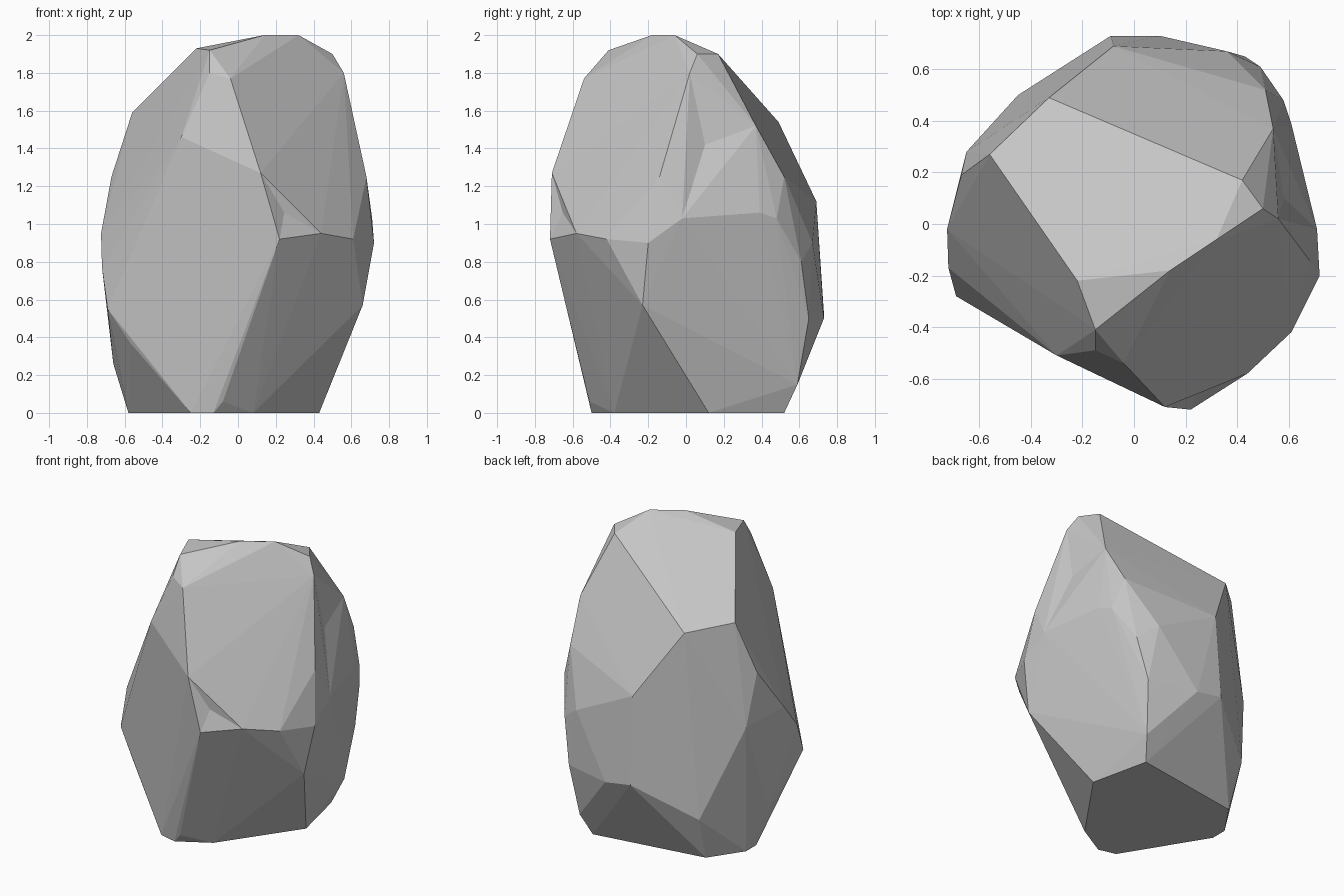
import bpy
import bmesh
from mathutils import Vector

# Remove the default cube only
default_cube = bpy.data.objects.get("Cube")
if default_cube:
    bpy.data.objects.remove(default_cube, do_unlink=True)

# Flat foot the boulder stands on (x, y outline at ground level)
foot = [(.43, .12), (.34, .52), (-.43, .4), (-.58, .18),
        (-.58, .07), (-.25, -.47), (-.13, -.5), (.08, -.38)]

# Corners where the lower, overhanging facets meet
lower_corners = [
    (-.08, -.51, .06), (-.57, -.32, .37), (-.66, .05, .26),
    (-.69, -.28, .55), (.66, -.23, .57), (.43, .65, .5),
    (.39, .59, .15), (-.45, .5, .3), (-.09, .73, .53), (.1, .73, .5),
]

# Corners around the widest belt
belt_corners = [
    (-.72, -.17, .77), (-.725, -.02, .95), (-.65, .28, .9),
    (.22, -.72, .92), (.44, -.58, .95), (.61, -.42, .92),
    (.72, -.2, .9), (.71, -.02, 1.03), (.61, .39, 1.06),
    (.58, .48, 1.03), (.49, .61, .8), (.36, .67, .9),
    (-.08, .69, 1.12), (.12, -.71, 1.27), (-.67, .19, 1.25),
    (.68, -.14, 1.25),
]

# Corners of the sloping crown
crown_corners = [
    (-.3, -.51, 1.46), (-.03, -.61, 1.47), (-.56, .27, 1.59),
    (-.33, .49, 1.54), (.51, .52, 1.25), (.54, .37, 1.52),
    (-.04, -.54, 1.77), (-.15, -.49, 1.8), (-.15, -.41, 1.92),
    (-.22, -.22, 1.93), (.14, -.18, 2), (.32, -.06, 2),
    (.5, .06, 1.9), (.42, .17, 1.9), (.56, .02, 1.8),
]


def nearest_face(bm, place):
    """Face whose centre lies closest to a place on the surface."""
    return min(bm.faces,
               key=lambda f: (f.calc_center_median() - Vector(place)).length)


def chip(bm, place, depth):
    """Press a shallow broken dent into one facet."""
    face = nearest_face(bm, place)
    inward = -face.normal.copy()
    centre = bmesh.ops.poke(bm, faces=[face])["verts"][0]
    centre.co += inward * depth
    bm.normal_update()


def build_boulder(name, corners, material):
    """Wrap the corners in a tight faceted shell."""
    bm = bmesh.new()
    for corner in corners:
        bm.verts.new(corner)
    bmesh.ops.convex_hull(bm, input=bm.verts[:], use_existing_faces=False)
    loose = [v for v in bm.verts if not v.link_faces]
    bmesh.ops.delete(bm, geom=loose, context="VERTS")
    bmesh.ops.recalc_face_normals(bm, faces=bm.faces[:])
    bm.normal_update()

    # Small chips below the front facet and along the side ridge
    chip(bm, (.45, -.53, 1), .02)
    chip(bm, (.6, .2, 1.4), .03)

    mesh = bpy.data.meshes.new(name)
    bm.to_mesh(mesh)
    bm.free()
    mesh.materials.append(material)
    for polygon in mesh.polygons:
        polygon.use_smooth = False
    boulder = bpy.data.objects.new(name, mesh)
    bpy.context.collection.objects.link(boulder)
    return boulder


# Plain grey stone
stone = bpy.data.materials.new("stone_grey")
stone.use_nodes = True
grey = (.56, .56, .56, 1)
stone.diffuse_color = grey
stone.node_tree.nodes["Principled BSDF"].inputs["Base Color"].default_value = grey

ground_corners = [(x, y, 0) for x, y in foot]
build_boulder("boulder",
              ground_corners + lower_corners + belt_corners + crown_corners,
              stone)
